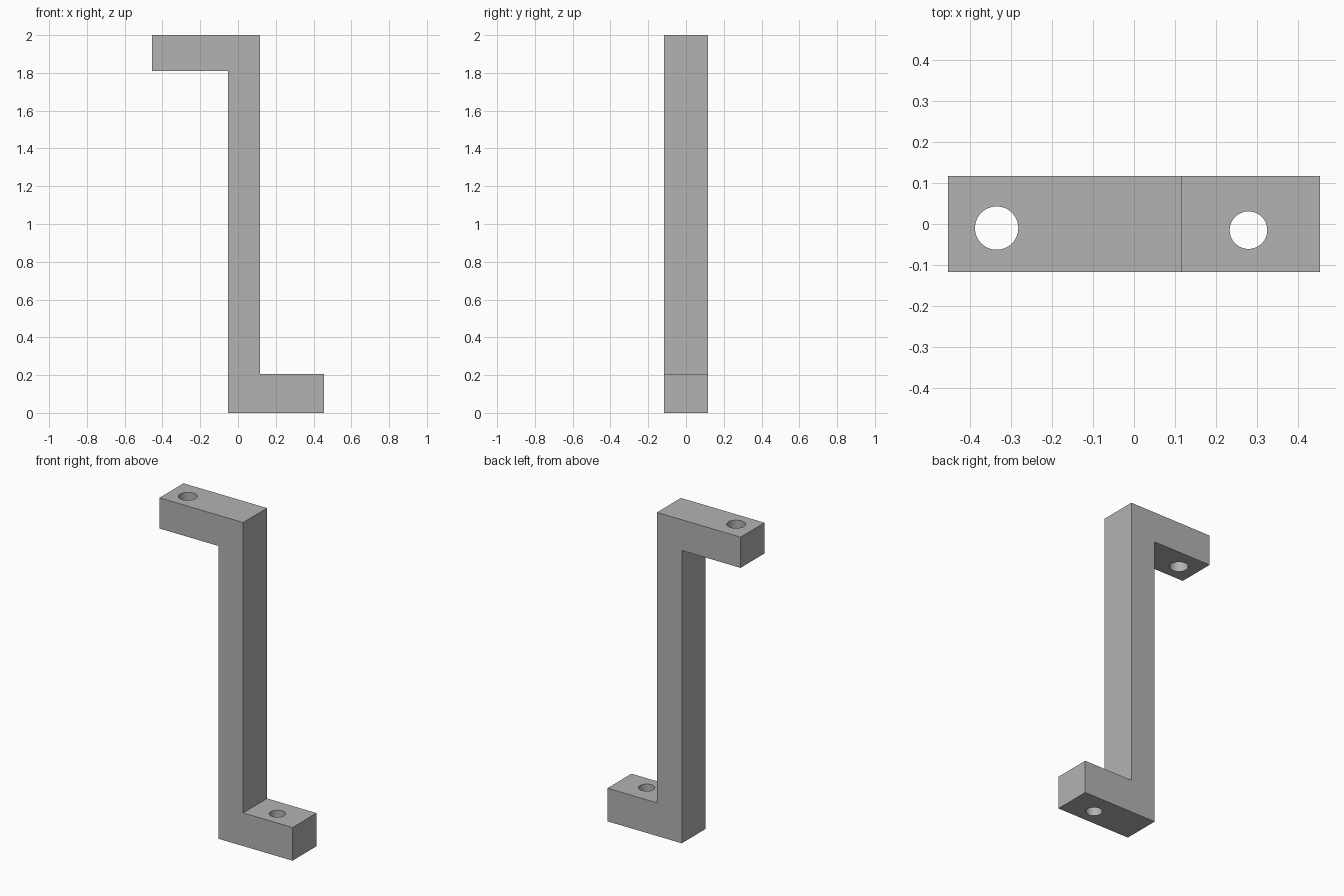
import bpy, bmesh, math

cube = bpy.data.objects.get("Cube")
if cube:
    bpy.data.objects.remove(cube, do_unlink=True)

DEPTH = 0.234

grey = bpy.data.materials.new("plain grey")
grey.use_nodes = True
colour = (0.45, 0.45, 0.45, 1)
grey.diffuse_color = colour
grey.node_tree.nodes["Principled BSDF"].inputs["Base Color"].default_value = colour

# Z-shaped side profile, extruded front to back
profile = [(-0.053, 0), (0.455, 0), (0.455, 0.205), (0.117, 0.205),
           (0.117, 2), (-0.455, 2), (-0.455, 1.81), (-0.053, 1.81)]
mesh = bpy.data.meshes.new("bracket")
bm = bmesh.new()
front = bm.faces.new([bm.verts.new((x, -DEPTH / 2, z)) for x, z in profile])
extruded = bmesh.ops.extrude_face_region(bm, geom=[front])["geom"]
bmesh.ops.translate(bm, vec=(0, DEPTH, 0),
                    verts=[v for v in extruded if isinstance(v, bmesh.types.BMVert)])
bmesh.ops.recalc_face_normals(bm, faces=bm.faces)
bm.to_mesh(mesh)
bm.free()
mesh.materials.append(grey)
bracket = bpy.data.objects.new("bracket", mesh)
bpy.context.collection.objects.link(bracket)


def drill(name, x, y, z, radius):
    """Cut a round vertical bolt hole through one arm."""
    bpy.ops.mesh.primitive_cylinder_add(vertices=48, radius=radius, depth=0.5,
                                        location=(x, y, z))
    cutter = bpy.context.object
    cutter.name = name
    cutter.hide_render = True
    cutter.data.materials.append(grey)
    bpy.ops.object.select_all(action='DESELECT')
    bpy.context.view_layer.objects.active = bracket
    bracket.select_set(True)
    mod = bracket.modifiers.new(name, 'BOOLEAN')
    mod.operation = 'DIFFERENCE'
    mod.solver = 'EXACT'
    mod.object = cutter
    bpy.ops.object.modifier_apply(modifier=mod.name)
    bpy.data.objects.remove(cutter, do_unlink=True)


# Bolt holes in the upper and lower arms
drill("upper_hole", -0.336, -0.01, 1.9, 0.053)
drill("lower_hole", 0.28, -0.015, 0.1, 0.046)

# Smooth hole walls, sharp box edges
bpy.ops.object.shade_smooth_by_angle(angle=math.radians(30))
